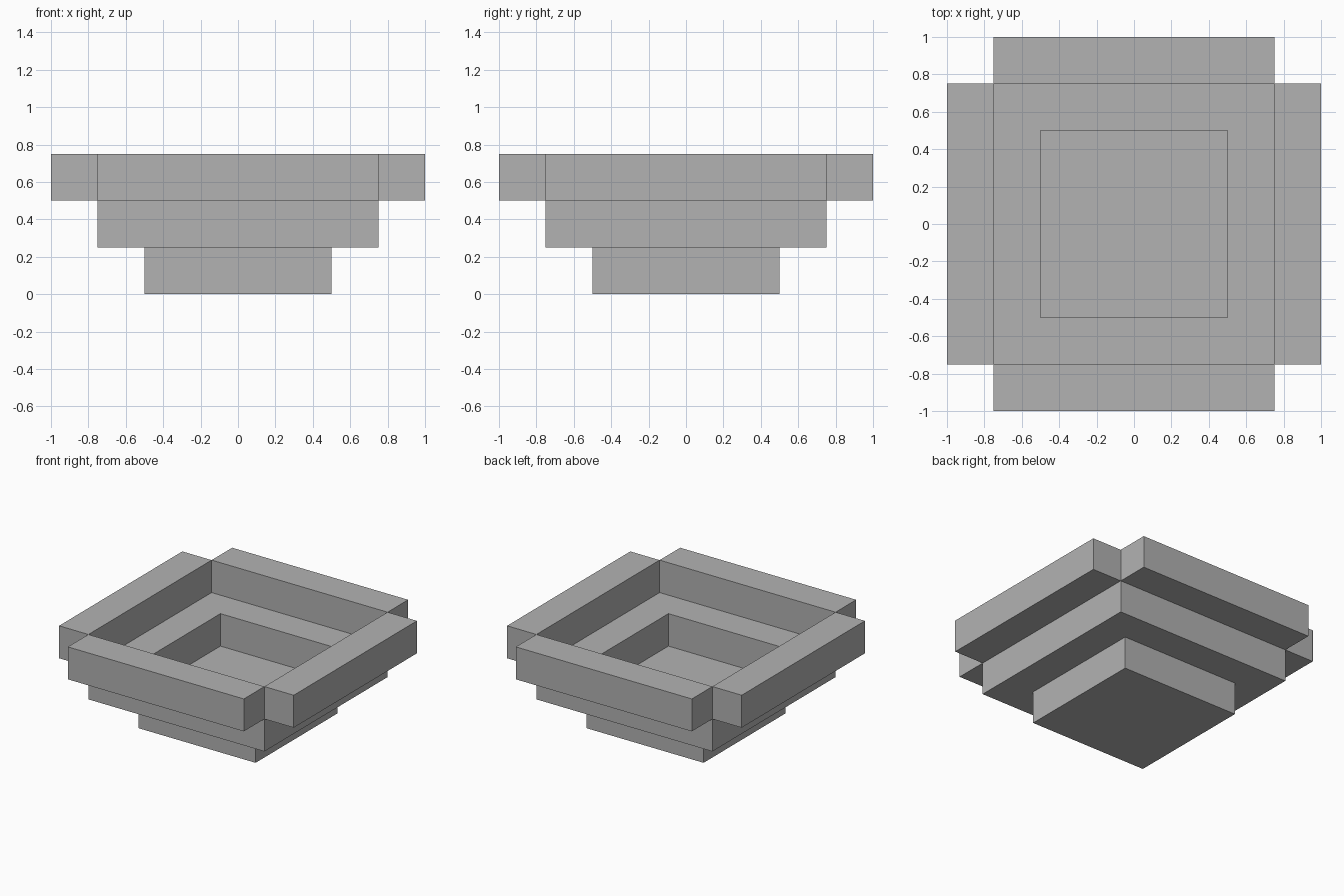
import bpy, bmesh, math
from mathutils import Matrix

if "Cube" in bpy.data.objects:
    bpy.data.objects.remove(bpy.data.objects["Cube"])

STEP = 0.25  # height of each tier and width of each ledge

grey = bpy.data.materials.new("plain_grey")
grey.diffuse_color = (0.448, 0.448, 0.448, 1)
grey.use_nodes = True
grey.node_tree.nodes["Principled BSDF"].inputs["Base Color"].default_value = grey.diffuse_color


def add_object(name, bm):
    bmesh.ops.recalc_face_normals(bm, faces=bm.faces)
    mesh = bpy.data.meshes.new(name)
    bm.to_mesh(mesh)
    bm.free()
    mesh.materials.append(grey)
    obj = bpy.data.objects.new(name, mesh)
    bpy.context.collection.objects.link(obj)
    return obj


def box(name, size, centre):
    bm = bmesh.new()
    bmesh.ops.create_cube(bm, size=1, matrix=Matrix.Translation(centre) @ Matrix.Diagonal((*size, 1)))
    return add_object(name, bm)


def square_ring(name, inner, outer, z0, z1):
    # Sweep a rectangular section around four mitred corners
    bm = bmesh.new()
    section = [(inner, z0), (outer, z0), (outer, z1), (inner, z1)]
    corners = [(1, 1), (-1, 1), (-1, -1), (1, -1)]
    loops = [[bm.verts.new((sx * r, sy * r, z)) for r, z in section] for sx, sy in corners]
    for i in range(4):
        a, b = loops[i], loops[(i + 1) % 4]
        for j in range(4):
            k = (j + 1) % 4
            bm.faces.new((a[j], a[k], b[k], b[j]))
    # Merge each side into a single flat face without mitre seams
    return add_object(name, bm)


# Solid base, its top is the floor of the pit
box("base_block", (1, 1, STEP), (0, 0, STEP / 2))

# Middle tier with the inner ledge
square_ring("middle_ring", 0.5, 0.75, STEP, 2 * STEP)

# Four upper beams with open notches at the corners
for i, side in enumerate(("right", "back", "left", "front")):
    angle = i * math.pi / 2
    cx, cy = round(math.cos(angle)), round(math.sin(angle))
    size = (STEP, 1.5, STEP) if cx else (1.5, STEP, STEP)
    box(f"{side}_upper_beam", size, (cx * 0.875, cy * 0.875, 2.5 * STEP))
